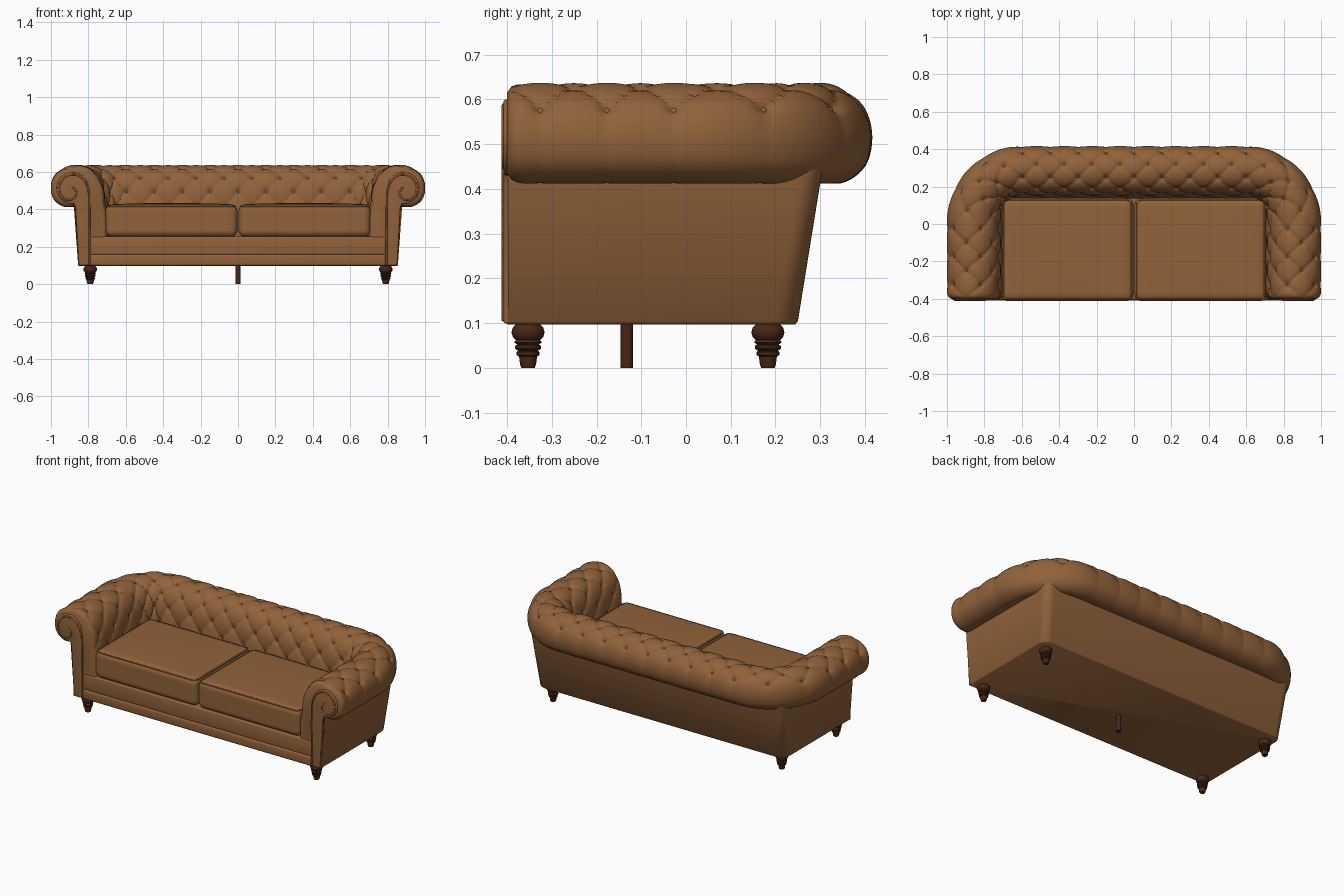
import bpy, bmesh, math
from mathutils import Vector, Matrix

if "Cube" in bpy.data.objects:
    bpy.data.objects.remove(bpy.data.objects["Cube"])


def material(name, rgb):
    m = bpy.data.materials.new(name)
    m.diffuse_color = (*rgb, 1)
    m.use_nodes = True
    m.node_tree.nodes["Principled BSDF"].inputs["Base Color"].default_value = m.diffuse_color
    return m


LEATHER = material("brown leather", (0.285, 0.122, 0.043))
WOOD = material("dark wood", (0.065, 0.02, 0.008))


def finish(bm, name, mat, angle=35):
    me = bpy.data.meshes.new(name)
    bm.to_mesh(me)
    bm.free()
    for p in me.polygons:
        p.use_smooth = True
    me.set_sharp_from_angle(angle=math.radians(angle))
    me.materials.append(mat)
    ob = bpy.data.objects.new(name, me)
    bpy.context.collection.objects.link(ob)
    return ob


def box(name, lo, hi, mat, bevel=0.008):
    bm = bmesh.new()
    bmesh.ops.create_cube(bm, size=1)
    for v in bm.verts:
        v.co = Vector([(a + b) / 2 + c * (b - a) for a, b, c in zip(lo, hi, v.co)])
    bmesh.ops.bevel(bm, geom=bm.edges[:], offset=bevel, segments=3, profile=0.5, affect='EDGES')
    return finish(bm, name, mat)


def tube(name, pts, radius, mat, cyclic=False, smooth=True):
    cu = bpy.data.curves.new(name, 'CURVE')
    cu.dimensions = '3D'
    cu.bevel_depth, cu.bevel_resolution, cu.resolution_u = radius, 2, 6
    sp = cu.splines.new('BEZIER')
    sp.bezier_points.add(len(pts) - 1)
    for b, p in zip(sp.bezier_points, pts):
        b.co = p
        b.handle_left_type = b.handle_right_type = 'AUTO' if smooth else 'VECTOR'
    sp.use_cyclic_u = cyclic
    cu.materials.append(mat)
    ob = bpy.data.objects.new(name, cu)
    bpy.context.collection.objects.link(ob)
    bpy.ops.object.select_all(action='DESELECT')
    ob.select_set(True)
    bpy.context.view_layer.objects.active = ob
    bpy.ops.object.convert(target='MESH')


# ---- Tufted arms and back: one section swept round a U path ----
# section: s = 0 inside .. 1 outside, z
SECTION = [(0, .25), (0, .34), (.03, .42), (.09, .53), (.23, .60), (.47, .633), (.72, .625),
           (.92, .583), (.99, .52), (.94, .455), (.77, .418), (.57, .42)]
NU, NV, CELL_U, CELL_V = 304, 120, 16, 12
CORNER, ARM = 0.416, 0.40
HALF = 0.60 + CORNER + ARM
W = 0.29


def resample(pts, n):
    q = [Vector((a * W, b)) for a, b in pts]
    q = [2 * q[0] - q[1]] + q + [2 * q[-1] - q[-2]]
    dense = []
    for a, b, c, d in zip(q, q[1:], q[2:], q[3:]):
        for k in range(30):
            t = k / 30
            dense.append(0.5 * (2 * b + (c - a) * t + (2 * a - 5 * b + 4 * c - d) * t * t
                                + (3 * b - a - 3 * c + d) * t ** 3))
    dense.append(q[-2])
    acc = [0]
    for a, b in zip(dense, dense[1:]):
        acc.append(acc[-1] + (b - a).length)
    out, k = [], 0
    for j in range(n + 1):
        L = acc[-1] * j / n
        while k < len(acc) - 2 and acc[k + 1] < L:
            k += 1
        p = dense[k].lerp(dense[k + 1], (L - acc[k]) / (acc[k + 1] - acc[k]))
        out.append((p.x / W, p.y))
    return out


def path_point(w, s):
    sg, w = (1 if w >= 0 else -1), abs(w)
    rx, ry = 0.10 + 0.30 * s, 0.14 + 0.275 * s
    if w < 0.60:
        return sg * w, ry
    if w < 0.60 + CORNER:
        f = (w - 0.60) / CORNER * math.pi / 2
        e = 2 / (2 + max(0, 1 - s))
        return sg * (0.60 + rx * math.sin(f) ** e), ry * max(0, math.cos(f)) ** e
    return sg * (0.60 + rx), -(w - 0.60 - CORNER)


def tuft(i, j):
    """Offset along the normal: diamond pillows, pleats past the last rows, button pits."""
    p, q = (i - NU / 2) / CELL_U, (j - 11) / CELL_V
    qc = min(6, max(1, q))
    h = abs(math.sin(math.pi * (p + qc / 2)) * math.sin(math.pi * (p - qc / 2))) ** 0.35
    r = round(qc)
    dp = p - 0.5 * (r % 2)
    d2 = ((dp - round(dp)) * 0.149) ** 2 + ((q - r) * 0.084) ** 2
    end = HALF * 2 * min(i, NU - i) / NU
    t = min(1, end / 0.035)
    d = 0.004 - 0.013 * (1 - h) * math.exp(-abs(q - qc)) - 0.012 * math.exp(-d2 / 0.00022)
    return d * t - 0.02 * (1 - math.sqrt(max(0, 1 - (1 - t) ** 2)))


prof = resample(SECTION, NV)
bm = bmesh.new()
grid = []
for i in range(NU + 1):
    w = HALF - 2 * HALF * i / NU
    grid.append([bm.verts.new((*path_point(w, s), z)) for s, z in prof])
for i in range(NU):
    for j in range(NV):
        bm.faces.new((grid[i][j], grid[i][j + 1], grid[i + 1][j + 1], grid[i + 1][j]))
bm.normal_update()
normals = [[v.normal.copy() for v in row] for row in grid]
for i, row in enumerate(grid):
    for j, v in enumerate(row):
        v.co += normals[i][j] * tuft(i, j)
for i, sg in ((0, 1), (NU, -1)):                      # arm front caps
    for v in grid[i]:
        v.co.y = -0.40
    low = [bm.verts.new((sg * x, -0.40, 0.10)) for x in (0.855, 0.70)]
    loop = grid[i] + low
    bm.faces.new(loop[::-1] if sg > 0 else loop)
spots = []
for r in range(1, 7):
    for i in range(CELL_U // 2, NU, CELL_U // 2):
        p = (i - NU / 2) / CELL_U - 0.5 * (r % 2)
        if abs(p - round(p)) < 0.01:
            j = 11 + CELL_V * r
            spots.append((grid[i][j].co.copy(), normals[i][j]))
finish(bm, "tufted_arms_and_back", LEATHER, 60)

# ---- Buttons ----
bm = bmesh.new()
for co, n in spots:
    M = Matrix.Translation(co + n * 0.002) @ n.to_track_quat('Z', 'Y').to_matrix().to_4x4()
    bmesh.ops.create_uvsphere(bm, u_segments=10, v_segments=6, radius=0.009,
                              matrix=M @ Matrix.Diagonal((1, 1, 0.55, 1)))
finish(bm, "buttons", LEATHER, 80)

# ---- Outer body shell, flaring upward ----
bm = bmesh.new()
rings = []
for X, Y, z in ((0.848, 0.244, 0.097), (0.855, 0.25, 0.104), (0.88, 0.306, 0.45)):
    half = [(X, -0.398)] + [(X - 0.05 + 0.05 * math.cos(a), Y - 0.05 + 0.05 * math.sin(a))
                            for a in [k * math.pi / 16 for k in range(9)]]
    pts = half + [(-x, y) for x, y in half[::-1]]
    rings.append([bm.verts.new((x, y, z)) for x, y in pts])
for a, b in zip(rings, rings[1:]):
    for k in range(len(a) - 1):
        bm.faces.new((a[k], a[k + 1], b[k + 1], b[k]))
bm.faces.new(rings[0][::-1])
finish(bm, "outer_body", LEATHER, 50)

# ---- Seat deck and front rails ----
box("seat_deck", (-0.75, -0.39, 0.10), (0.75, 0.20, 0.25), LEATHER)
box("front_rail_upper", (-0.79, -0.404, 0.155), (0.79, -0.30, 0.255), LEATHER, 0.01)
box("front_rail_lower", (-0.79, -0.41, 0.098), (0.79, -0.30, 0.16), LEATHER, 0.012)

# ---- Scroll panels and piping on the arm fronts ----
outline = [(0.79, 0.10), (0.852, 0.10), (0.868, 0.41)]
outline += [(0.885 + 0.085 * math.cos(math.radians(a)), 0.515 + 0.085 * math.sin(math.radians(a)))
            for a in range(-95, 186, 14)] + [(0.792, 0.42)]
scroll = [(.795, .105), (.795, .25), (.795, .42), (.805, .52), (.845, .575), (.895, .585),
          (.945, .55), (.955, .50), (.925, .455), (.885, .455), (.865, .49), (.885, .52)]
for sg, side in ((1, "right"), (-1, "left")):
    bm = bmesh.new()
    f = bm.faces.new([bm.verts.new((sg * x, -0.408, z)) for x, z in outline])
    rim = f.edges[:]
    ext = bmesh.ops.extrude_edge_only(bm, edges=rim)
    for v in ext["geom"]:
        if isinstance(v, bmesh.types.BMVert):
            v.co.y = -0.39
    bmesh.ops.bevel(bm, geom=rim, offset=0.006, segments=3, profile=0.5, affect='EDGES')
    bmesh.ops.recalc_face_normals(bm, faces=bm.faces[:])
    finish(bm, side + "_arm_scroll_panel", LEATHER)
    tube(side + "_arm_piping", [(sg * x, -0.407, z) for x, z in scroll], 0.005, LEATHER)

# ---- Seat cushions ----
HX, HY, HZ, R = 0.353, 0.275, 0.087, 0.036
for sg, side in ((1, "right"), (-1, "left")):
    c = Vector((sg * 0.356, -0.137, 0.339))
    bm = bmesh.new()
    bmesh.ops.create_cube(bm, size=2)
    bmesh.ops.subdivide_edges(bm, edges=bm.edges[:], cuts=23, use_grid_fill=True)
    for v in bm.verts:
        t = [math.sin(k * math.pi / 2) for k in v.co]
        p = Vector((t[0] * HX, t[1] * HY, t[2] * HZ))
        core = Vector([max(-h + R, min(h - R, k)) for k, h in zip(p, (HX, HY, HZ))])
        d = p - core
        p = core + d.normalized() * R
        if p.z > 0:
            p.z += 0.008 * (1 - t[0] ** 2) * (1 - t[1] ** 2)
        v.co = p + c
    finish(bm, side + "_seat_cushion", LEATHER, 80)
    inset = R * 0.29
    loop = []
    for ax, ay, a0 in ((1, 1, 0), (-1, 1, 90), (-1, -1, 180), (1, -1, 270)):
        for a in range(a0, a0 + 91, 30):
            q = math.radians(a)
            loop.append(c + Vector((ax * (HX - R) + (R - inset) * math.cos(q),
                                    ay * (HY - R) + (R - inset) * math.sin(q), HZ - inset)))
    tube(side + "_cushion_piping", loop, 0.004, LEATHER, True, False)

# ---- Turned legs ----
LEG = [(0, 0), (.015, 0), (.018, .008), (.02, .025), (.026, .029), (.026, .035), (.022, .038),
       (.029, .043), (.029, .049), (.024, .052), (.031, .057), (.027, .062), (.034, .069),
       (.037, .079), (.034, .09), (.027, .097), (.027, .104)]


def lathe(name, x, y, profile, n=24):
    bm = bmesh.new()
    vs = [bm.verts.new((x + r, y, z)) for r, z in profile]
    es = [bm.edges.new(e) for e in zip(vs, vs[1:])]
    bmesh.ops.spin(bm, geom=vs + es, cent=(x, y, 0), axis=(0, 0, 1),
                   angle=2 * math.pi, steps=n, use_duplicate=False)
    bmesh.ops.remove_doubles(bm, verts=bm.verts[:], dist=0.0002)
    bmesh.ops.recalc_face_normals(bm, faces=bm.faces[:])
    finish(bm, name, WOOD)


for x, sx in ((0.79, "right"), (-0.79, "left")):
    for y, sy in ((-0.353, "front"), (0.183, "back")):
        lathe(f"{sy}_{sx}_leg", x, y, LEG)
lathe("centre_support_leg", 0, -0.132, [(0, 0), (.014, 0), (.014, .104)])
